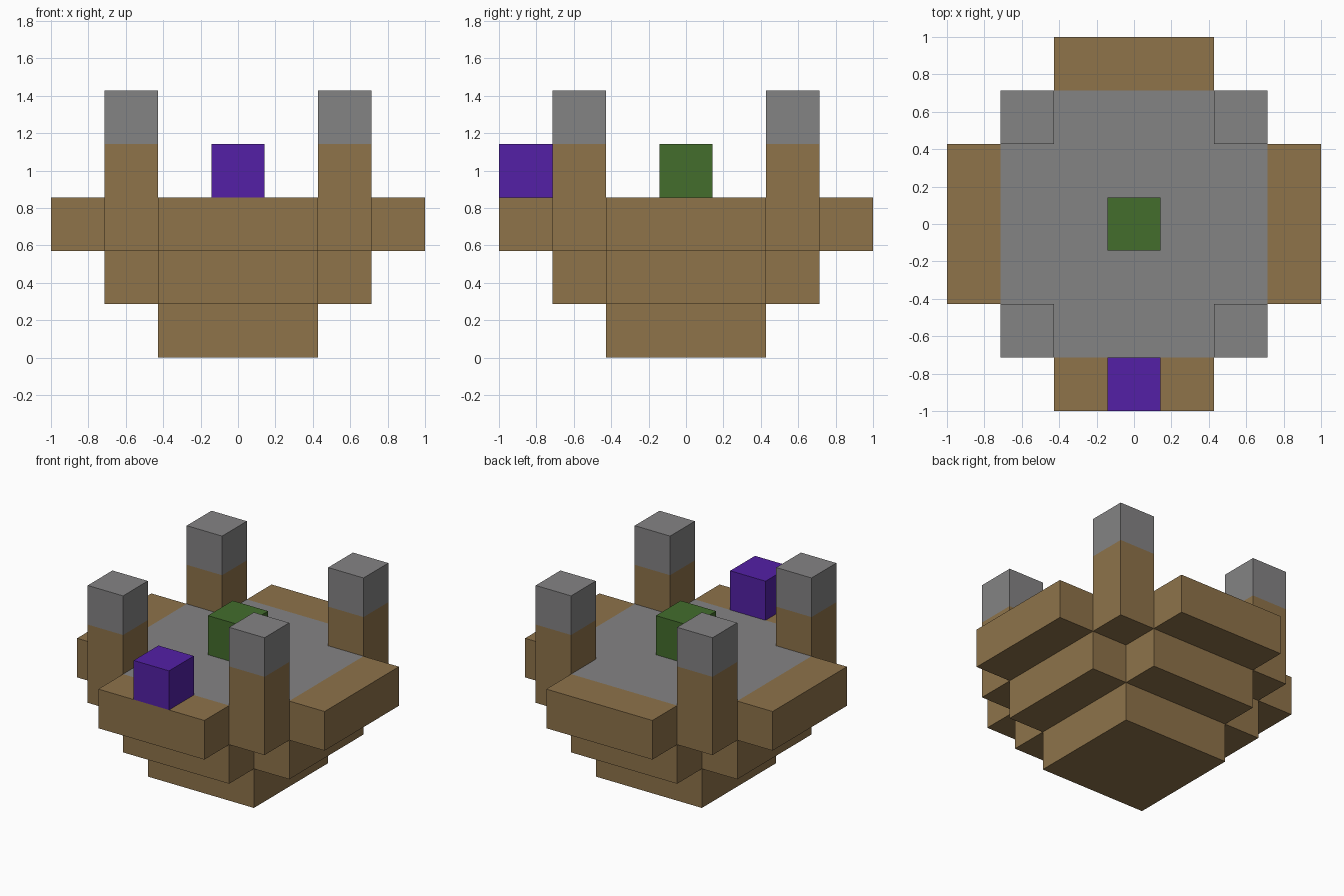
import bpy
import bmesh
from mathutils import Vector

U = 2 / 7  # one block

default = bpy.data.objects.get("Cube")
if default:
    bpy.data.objects.remove(default, do_unlink=True)


def make_material(name, rgb):
    color = [(c / 255 / 12.92 if c < 11 else ((c / 255 + 0.055) / 1.055) ** 2.4) for c in rgb] + [1]
    mat = bpy.data.materials.new(name)
    mat.use_nodes = True
    mat.diffuse_color = color
    bsdf = next(n for n in mat.node_tree.nodes if n.type == "BSDF_PRINCIPLED")
    bsdf.inputs["Base Color"].default_value = color
    bsdf.inputs["Roughness"].default_value = 0.9
    return mat


brown = make_material("earth brown", (142, 115, 74))
grey = make_material("stone grey", (132, 131, 132))
purple = make_material("purple", (83, 32, 166))
green = make_material("leaf green", (67, 109, 44))


def prism(name, outline, bottom, top, mats, cuts=(), rule=None):
    """Extrude an outline given in blocks, cut it along planes and colour faces by a rule."""
    bm = bmesh.new()
    base = bm.faces.new([bm.verts.new((x * U, y * U, bottom * U)) for x, y in outline])
    up = bmesh.ops.extrude_face_region(bm, geom=[base], use_keep_orig=True)
    moved = [v for v in up["geom"] if isinstance(v, bmesh.types.BMVert)]
    bmesh.ops.translate(bm, verts=moved, vec=(0, 0, (top - bottom) * U))
    for point, normal in cuts:
        bmesh.ops.bisect_plane(bm, geom=bm.verts[:] + bm.edges[:] + bm.faces[:],
                               plane_co=Vector(point) * U, plane_no=normal)
    bmesh.ops.recalc_face_normals(bm, faces=bm.faces)
    for face in bm.faces:
        if rule and rule(face.calc_center_median() / U, face.normal):
            face.material_index = 1
    mesh = bpy.data.meshes.new(name)
    bm.to_mesh(mesh)
    bm.free()
    for mat in mats:
        mesh.materials.append(mat)
    obj = bpy.data.objects.new(name, mesh)
    bpy.context.collection.objects.link(obj)
    return obj


def square(half, cx=0, cy=0):
    return [(cx + sx * half, cy + sy * half) for sx, sy in ((-1, -1), (1, -1), (1, 1), (-1, 1))]


def four_fold(points):
    """Repeat a quarter outline around the centre."""
    outline = []
    for _ in range(4):
        outline += points
        points = [(-y, x) for x, y in points]
    return outline


# Stepped underside
prism("base_block", square(1.5), 0, 1, [brown])
prism("cross_step", four_fold([(2.5, -1.5), (2.5, 1.5), (1.5, 1.5)]), 1, 2, [brown])

# Deck with four ledges and a stone floor in the middle
deck = four_fold([(3.5, -1.5), (3.5, 1.5), (2.5, 1.5), (2.5, 2.5), (1.5, 2.5)])
floor_cuts = [((s * 2.5, 0, 0), (1, 0, 0)) for s in (-1, 1)]
floor_cuts += [((0, s * 2.5, 0), (0, 1, 0)) for s in (-1, 1)]
prism("deck", deck, 2, 3, [brown, grey], floor_cuts,
      lambda c, n: n.z > 0.5 and max(abs(c.x), abs(c.y)) < 2.5)

# Corner pillars with stone caps
for side, sx in (("left", 1), ("right", -1)):
    for end, sy in (("front", -1), ("back", 1)):
        prism(f"pillar_{end}_{side}", square(0.5, 2 * sx, 2 * sy), 3, 5, [brown, grey],
              [((0, 0, 4), (0, 0, 1))], lambda c, n: c.z > 4)

# Loose blocks on the deck
prism("centre_block", square(0.5), 3, 4, [green])
prism("front_block", square(0.5, 0, -3), 3, 4, [purple])
